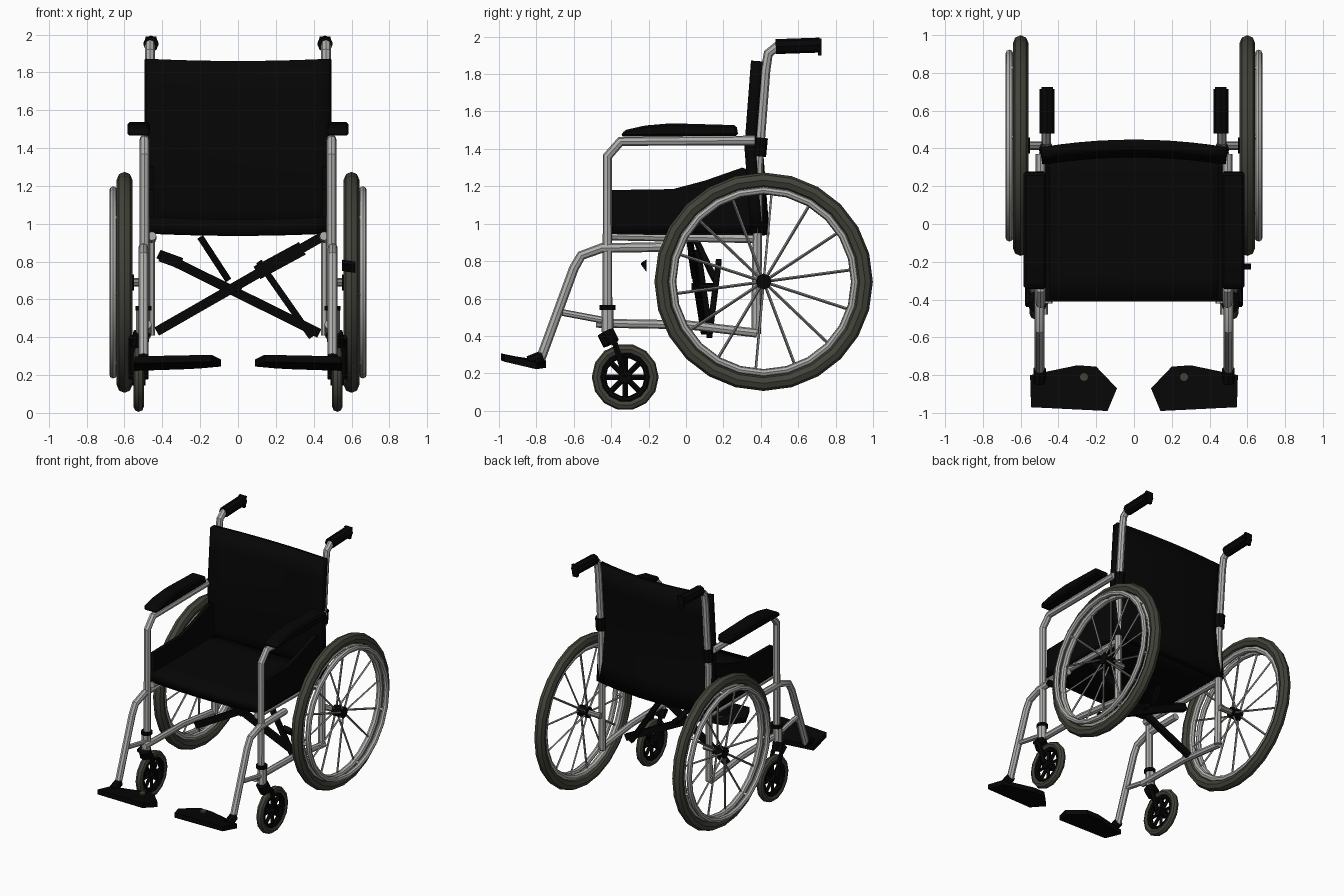
import bpy, bmesh
from math import sin, cos, pi
from mathutils import Vector

cube = bpy.data.objects.get("Cube")
if cube:
    bpy.data.objects.remove(cube, do_unlink=True)


def material(name, r, g, b):
    m = bpy.data.materials.new(name)
    m.use_nodes = True
    m.diffuse_color = (r, g, b, 1)
    m.node_tree.nodes["Principled BSDF"].inputs["Base Color"].default_value = (r, g, b, 1)
    return m


silver = material("silver metal", 0.43, 0.43, 0.42)
steel = material("dull spoke steel", 0.23, 0.23, 0.22)
rubber = material("olive grey rubber", 0.055, 0.055, 0.042)
black = material("black fabric and plastic", 0.0017, 0.0017, 0.0017)


def finish(name, mesh, mat, smooth=True):
    mesh.materials.clear()
    mesh.materials.append(mat)
    ob = bpy.data.objects.new(name, mesh)
    bpy.context.collection.objects.link(ob)
    if smooth:
        bpy.ops.object.select_all(action='DESELECT')
        ob.select_set(True)
        bpy.context.view_layer.objects.active = ob
        bpy.ops.object.shade_smooth_by_angle()
    return ob


def tube(name, pts, r, mat, closed=False, res=2):
    """Round tube along a list of points."""
    cu = bpy.data.curves.new(name, 'CURVE')
    cu.dimensions = '3D'
    cu.bevel_depth, cu.bevel_resolution, cu.use_fill_caps = r, res, True
    sp = cu.splines.new('POLY')
    sp.points.add(len(pts) - 1)
    for p, co in zip(sp.points, pts):
        p.co = (*co, 1)
    sp.use_cyclic_u = closed
    tmp = bpy.data.objects.new(name + "_path", cu)
    bpy.context.collection.objects.link(tmp)
    dg = bpy.context.evaluated_depsgraph_get()
    mesh = bpy.data.meshes.new_from_object(tmp.evaluated_get(dg))
    bpy.data.objects.remove(tmp, do_unlink=True)
    return finish(name, mesh, mat)


def side_tube(name, x, yz, r, mat, res=2):
    return tube(name, [(x, y, z) for y, z in yz], r, mat, res=res)


def ring(name, c, major, minor, mat, n=24):
    pts = [(c[0], c[1] + major * cos(2 * pi * i / n), c[2] + major * sin(2 * pi * i / n))
           for i in range(n)]
    return tube(name, pts, minor, mat, closed=True)


def prism(name, pts, vec, mat, bevel=0.0):
    """Polygon pushed along a vector."""
    bm = bmesh.new()
    face = bm.faces.new([bm.verts.new(p) for p in pts])
    new = bmesh.ops.extrude_face_region(bm, geom=[face])
    bmesh.ops.translate(bm, vec=Vector(vec),
                        verts=[v for v in new["geom"] if isinstance(v, bmesh.types.BMVert)])
    if bevel:
        bmesh.ops.bevel(bm, geom=bm.edges[:], offset=bevel, segments=1, affect='EDGES')
    bmesh.ops.recalc_face_normals(bm, faces=bm.faces[:])
    mesh = bpy.data.meshes.new(name)
    bm.to_mesh(mesh)
    bm.free()
    return finish(name, mesh, mat, smooth=False)


def sheet(name, f, thick, mat, nu=10, nv=6):
    """Thick cloth panel; f maps u in -1..1 and v in 0..1 to a point."""
    bm = bmesh.new()
    rows = [[bm.verts.new(f(2 * i / nu - 1, j / nv)) for i in range(nu + 1)]
            for j in range(nv + 1)]
    for a, b in zip(rows, rows[1:]):
        for i in range(nu):
            bm.faces.new((a[i], a[i + 1], b[i + 1], b[i]))
    mesh = bpy.data.meshes.new(name)
    bm.to_mesh(mesh)
    bm.free()
    ob = finish(name, mesh, mat)
    mod = ob.modifiers.new("thickness", 'SOLIDIFY')
    mod.thickness, mod.offset = thick, 0
    return ob


def flat_bar(name, a, b, w, d, mat):
    """Flat bar between two points, depth along y."""
    a, b = Vector(a), Vector(b)
    n = (b - a).cross(Vector((0, 1, 0))).normalized() * w / 2
    return prism(name, [a + n, b + n, b - n, a - n], (0, d, 0), mat)


# Sling seat and backrest
sheet("backrest", lambda u, v: (0.49 * u,
                                0.342 + 0.035 * abs(2 * v - 1) + 0.04 * (1 - u * u),
                                0.95 + 0.92 * v - 0.012 * (1 - u * u)), 0.06, black)
sheet("seat", lambda u, v: (0.475 * u, -0.41 + 0.8 * v,
                            0.995 - 0.015 * (1 - u * u)), 0.085, black)

# Folding cross brace under the seat
flat_bar("cross_brace_front", (-0.43, 0.08, 0.43), (0.46, 0.0, 0.94), 0.05, 0.03, black)
flat_bar("cross_brace_rear", (-0.42, 0.05, 0.84), (0.43, 0.11, 0.42), 0.05, 0.03, black)
flat_bar("cross_brace_plate", (0.1, 0.03, 0.74), (0.34, 0.01, 0.87), 0.075, 0.03, black)
flat_bar("brace_clip", (-0.41, 0.04, 0.83), (-0.3, 0.04, 0.79), 0.06, 0.04, black)
flat_bar("brace_link_upper", (-0.2, 0.03, 0.93), (-0.05, 0.14, 0.7), 0.035, 0.03, black)
flat_bar("brace_link_lower", (0.11, 0.16, 0.8), (0.39, 0.11, 0.4), 0.035, 0.03, black)
tube("brace_pivot", [(0, 0.03, 0.66), (0, 0.15, 0.66)], 0.022, black)

WY, WZ = 0.415, 0.69      # rear axle
CY, CZ = -0.325, 0.18     # caster axle

for s, side in ((1, "left"), (-1, "right")):
    # Frame tubes
    side_tube(side + "_arm_frame", 0.495 * s,
              [(-0.42, 0.44), (-0.42, 1.36), (-0.35, 1.44), (0.37, 1.445)], 0.026, silver)
    side_tube(side + "_back_post", 0.465 * s,
              [(0.375, 0.41), (0.385, 1.3), (0.425, 1.82), (0.44, 1.91), (0.49, 1.95), (0.55, 1.953)],
              0.026, silver)
    side_tube(side + "_push_grip", 0.46 * s, [(0.48, 1.947), (0.715, 1.955)], 0.04, black)
    prism(side + "_grip_tip", [((0.46 + d) * s, 0.705, z) for d, z in
                               ((-0.03, 1.99), (0.03, 1.99), (0.02, 1.9), (-0.02, 1.9))],
          (0, 0.02, 0), black)
    side_tube(side + "_lower_rail", 0.48 * s, [(-0.48, 0.468), (0.0, 0.46), (0.38, 0.415)], 0.024, silver)
    side_tube(side + "_seat_rail", 0.455 * s, [(-0.42, 0.935), (0.38, 0.92)], 0.024, silver)
    side_tube(side + "_footrest_hanger", 0.5 * s,
              [(-0.13, 0.875), (-0.45, 0.87), (-0.56, 0.83), (-0.6, 0.76), (-0.78, 0.27)], 0.026, silver)
    side_tube(side + "_hanger_brace", 0.5 * s, [(-0.66, 0.525), (-0.42, 0.48)], 0.018, silver)
    tube(side + "_back_clamp", [(0.465 * s, 0.39, 1.36), (0.465 * s, 0.4, 1.46)], 0.038, black)

    # Armrest pad and side guard
    pad = [(-0.35, 1.465), (-0.33, 1.5), (-0.22, 1.525), (-0.08, 1.537), (0.27, 1.527), (0.28, 1.47)]
    prism(side + "_armrest_pad", [(0.465 * s, y, z) for y, z in pad], (0.12 * s, 0, 0), black, 0.012)
    guard = [(-0.4, 0.94), (-0.4, 1.18), (-0.07, 1.185), (0.1, 1.23), (0.3, 1.3), (0.36, 1.28), (0.36, 0.94)]
    prism(side + "_side_guard", [(0.445 * s, y, z) for y, z in guard], (0.03 * s, 0, 0), black)

    # Footplate with a small round stud
    plate = [(0.2, -0.755, 0.235), (0.3, -0.748, 0.23), (0.55, -0.8, 0.222), (0.545, -0.97, 0.262),
             (0.14, -0.99, 0.27), (0.09, -0.87, 0.245)]
    prism(side + "_footplate", [(x * s, y, z) for x, y, z in plate], (0, 0, 0.037), black)
    tube(side + "_footplate_stud", [(0.265 * s, -0.81, 0.265), (0.265 * s, -0.81, 0.29)], 0.024, rubber)
    tube(side + "_footplate_hinge", [(0.5 * s, -0.84, 0.26), (0.5 * s, -0.765, 0.29)], 0.033, black)

    # Rear wheel
    wx = 0.6 * s
    ring(side + "_rear_tire", (wx, WY, WZ), 0.543, 0.041, rubber)
    ring(side + "_rear_rim", (wx, WY, WZ), 0.49, 0.023, silver)
    ring(side + "_hand_rim", (0.66 * s, WY, WZ), 0.488, 0.02, silver)
    tube(side + "_rear_hub", [(0.55 * s, WY, WZ), (0.635 * s, WY, WZ)], 0.042, black)
    tube(side + "_rear_axle", [(0.45 * s, WY, WZ), (0.6 * s, WY, WZ)], 0.022, steel)
    for i in range(14):
        a = 2 * pi * (i + 0.3) / 14
        dy, dz = cos(a), sin(a)
        hx = (0.565 if i % 2 else 0.625) * s
        tube(side + "_rear_spoke", [(hx, WY + 0.03 * dy, WZ + 0.03 * dz),
                                    (wx, WY + 0.49 * dy, WZ + 0.49 * dz)], 0.008, steel, res=0)
        if i % 2:
            tube(side + "_hand_rim_mount", [(wx, WY + 0.49 * dy, WZ + 0.49 * dz),
                                            (0.66 * s, WY + 0.488 * dy, WZ + 0.488 * dz)],
                 0.012, silver, res=0)

    # Caster wheel with fork
    cx = 0.525 * s
    ring(side + "_caster_tire", (cx, CY, CZ), 0.152, 0.027, rubber, 14)
    ring(side + "_caster_rim", (cx, CY, CZ), 0.125, 0.022, black, 14)
    tube(side + "_caster_hub", [(0.49 * s, CY, CZ), (0.56 * s, CY, CZ)], 0.035, black)
    for i in range(8):
        a = pi * i / 4
        tube(side + "_caster_spoke", [(cx, CY, CZ), (cx, CY + 0.13 * cos(a), CZ + 0.13 * sin(a))],
             0.015, black, res=0)
    for d in (-0.035, 0.035):
        side_tube(side + "_caster_fork", cx + d * s,
                  [(-0.43, 0.4), (-0.38, 0.36), (CY, CZ)], 0.018, black, res=1)
    tube(side + "_fork_crown", [(0.51 * s, -0.43, 0.42), (0.52 * s, -0.4, 0.36)], 0.048, black)
    tube(side + "_caster_stem", [(0.505 * s, -0.42, 0.42), (0.505 * s, -0.42, 0.54)], 0.033, silver)
    tube(side + "_stem_collar", [(0.5 * s, -0.42, 0.54), (0.5 * s, -0.42, 0.565)], 0.042, black)

# Small brake tab on the left
prism("brake_tab", [(0.55, -0.24, 0.79), (0.55, -0.21, 0.81), (0.55, -0.21, 0.75)], (0.07, 0, -0.01), black)
